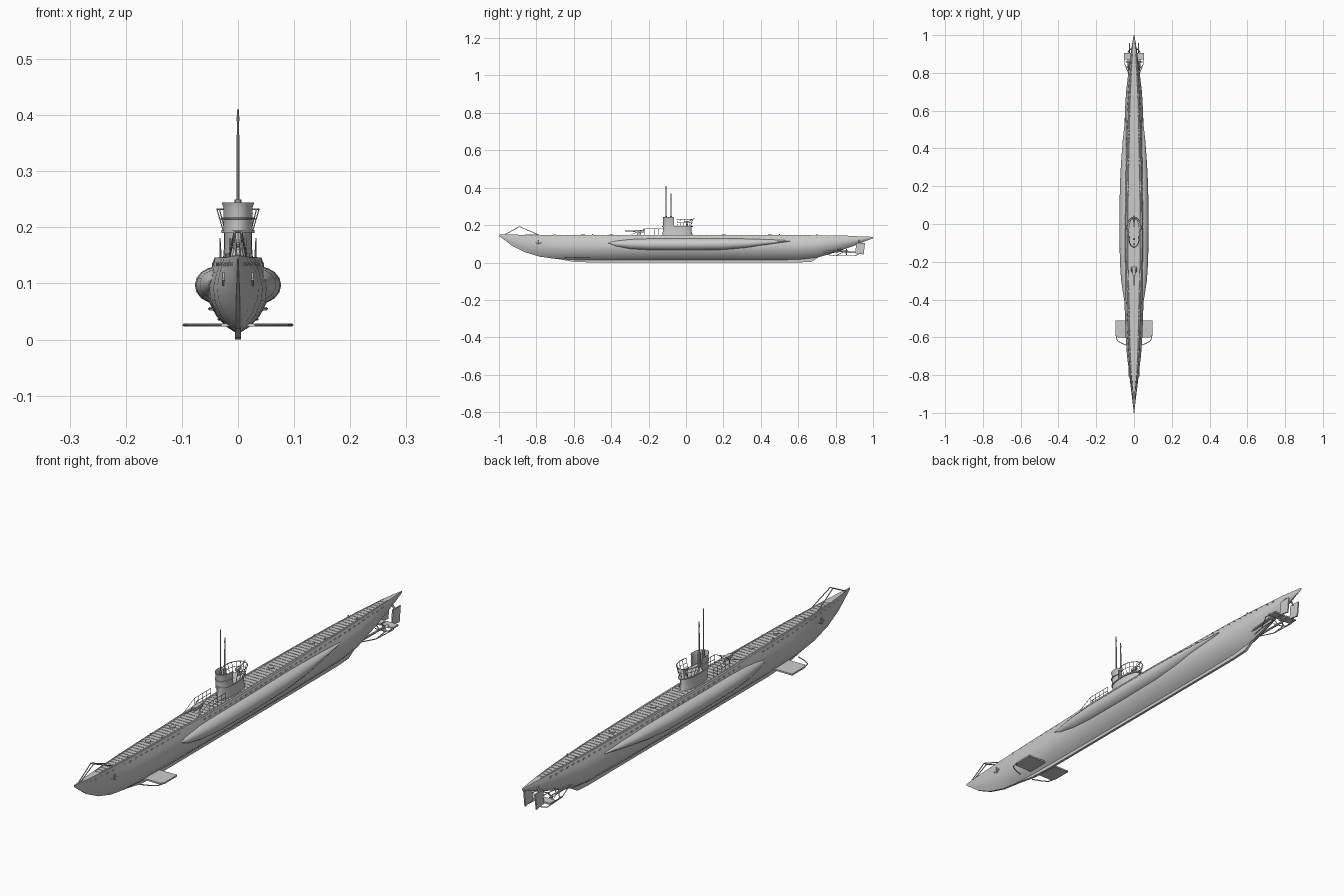
import bpy, bmesh, math
from mathutils import Vector

if "Cube" in bpy.data.objects:
    bpy.data.objects.remove(bpy.data.objects["Cube"])

def finish(name, bm, angle=30):
    bmesh.ops.recalc_face_normals(bm, faces=bm.faces)
    me = bpy.data.meshes.new(name)
    bm.to_mesh(me)
    bm.free()
    ob = bpy.data.objects.new(name, me)
    bpy.context.collection.objects.link(ob)
    if angle:
        bpy.ops.object.select_all(action='DESELECT')
        ob.select_set(True)
        bpy.context.view_layer.objects.active = ob
        bpy.ops.object.shade_smooth_by_angle(angle=math.radians(angle))
    return ob

def loft(bm, rings, caps=True, closed=True):
    vs = [[bm.verts.new(p) for p in r] for r in rings]
    n = len(vs[0])
    for a, b in zip(vs, vs[1:]):
        for i in range(n if closed else n - 1):
            j = (i + 1) % n
            bm.faces.new((a[i], a[j], b[j], b[i]))
    if caps:
        bm.faces.new(vs[0])
        bm.faces.new(vs[-1])

def box(bm, x0, x1, y0, y1, z0, z1):
    loft(bm, [[(x0, y0, z), (x1, y0, z), (x1, y1, z), (x0, y1, z)] for z in (z0, z1)])

def tube(bm, pts, r, r2=None, n=6):
    for a, b in zip(pts, pts[1:]):
        a, b = Vector(a), Vector(b)
        q = (b - a).to_track_quat('Z', 'Y')
        circ = [Vector((math.cos(i * math.tau / n), math.sin(i * math.tau / n), 0)) for i in range(n)]
        loft(bm, [[a + q @ (c * r) for c in circ], [b + q @ (c * (r2 or r)) for c in circ]])

def plate(bm, pts, axis, c, t):
    # flat outline extruded along x (0) or z (2)
    rings = [[(c + s, u, v) if axis == 0 else (u, v, c + s) for u, v in pts] for s in (-t, t)]
    loft(bm, rings)

def oval(yc, rx, ry, z, n=24):
    return [(rx * math.cos(i * math.tau / n), yc + ry * math.sin(i * math.tau / n), z) for i in range(n)]

# Hull stations: y, bottom, deck height, deck half width, greatest half width
ST = [(-1, .143, .15, .001, .0015), (-.93, .09, .149, .009, .009), (-.86, .055, .148, .015, .018),
      (-.78, .031, .147, .02, .027), (-.7, .02, .146, .025, .037), (-.6, .014, .146, .029, .044),
      (-.4, .012, .146, .034, .051), (-.2, .012, .146, .041, .054), (0, .012, .146, .042, .055),
      (.2, .012, .146, .039, .055), (.4, .012, .146, .034, .053), (.6, .015, .145, .029, .048),
      (.7, .026, .144, .025, .042), (.8, .055, .143, .019, .03), (.9, .09, .141, .012, .018),
      (.96, .114, .139, .006, .009), (1, .13, .137, .001, .0015)]
PROF = [1, .8, .6, .42, .22, .08, 0]

def station(y):
    for a, b in zip(ST, ST[1:]):
        if y <= b[0]:
            t = (y - a[0]) / (b[0] - a[0])
            return [p + (q - p) * t for p, q in zip(a, b)]

def half(s):
    _, zb, zd, wd, wm = s
    w = [wd, wd * .4 + wm * .6, wm, wm * .95, wm * .7, wm * .37, min(.004, wm * .3)]
    return [(x, zb + (zd - zb) * t) for x, t in zip(w, PROF)]

def side_x(y, z):
    h = half(station(y))
    for (xa, za), (xb, zb) in zip(h, h[1:]):
        if zb <= z <= za:
            return xa + (xb - xa) * (za - z) / (za - zb)
    return h[0][0]

bm = bmesh.new()
loft(bm, [[(x, s[0], z) for x, z in half(s)] + [(-x, s[0], z) for x, z in reversed(half(s))] for s in ST])
finish("hull", bm, 25)

# Keel bar
bm = bmesh.new()
plate(bm, [(-.78, .035), (-.6, .004), (-.5, 0), (.6, 0), (.67, .004), (.72, .035)], 0, 0, .005)
finish("keel", bm, 0)

# Saddle tanks: y, centre z, half height, outer x
TK = [(-.42, .105, .002, .049), (-.38, .1, .016, .056), (-.3, .098, .027, .068), (-.2, .097, .032, .075),
      (0, .097, .033, .077), (.2, .098, .032, .075), (.32, .102, .026, .069), (.44, .109, .015, .06),
      (.56, .116, .002, .047)]
for s, nm in ((1, "right"), (-1, "left")):
    bm = bmesh.new()
    loft(bm, [[(s * (.038 + (xo - .038) * math.cos(a)), y, zc + hz * math.sin(a))
               for a in [k * math.tau / 16 for k in range(16)]] for y, zc, hz, xo in TK])
    finish("saddle_tank_" + nm, bm, 35)

# Deck slats and stringers
bm = bmesh.new()
for i in range(88):
    y = -.86 + i * .02
    w = station(y)[3] * .8
    box(bm, -w, w, y, y + .007, .135, station(y)[2] + .0012)
for s in (-1, 1):
    for a, b in zip(ST[2:-3], ST[3:-2]):
        tube(bm, [(s * a[3] * .8, a[0], a[2]), (s * b[3] * .8, b[0], b[2])], .0015, n=4)
finish("deck_slats", bm, 0)

# Flood slots along the casing sides
bm = bmesh.new()
for i in range(58):
    y = -.92 + i * .031
    if -.42 < y < -.3:
        continue
    z = .134 if y < .8 else .131
    x = side_x(y, z)
    for s in (-1, 1):
        box(bm, s * x - .001, s * x + .001, y, y + .012, z - .003, z + .003)
finish("flood_slots", bm, 0)

# Conning tower base and gun platform
bm = bmesh.new()
loft(bm, [oval(-.045, .027, .083, .14), oval(-.047, .025, .077, .165), oval(-.047, .025, .076, .19)])
loft(bm, [oval(-.045, .029, .083, .19), oval(-.045, .029, .083, .195)])
finish("tower_base", bm)

# Open bridge wall with flared rim and spray band
def bridge(off, z):
    pts = []
    for i in range(19):
        a = math.radians(-205 + i * 230 / 18)
        pts.append(((.026 + off) * math.cos(a), -.082 + (.04 + off) * math.sin(a), z))
    return pts
bm = bmesh.new()
prof = [(0, .19), (0, .236), (.003, .244), (.001, .244), (-.003, .236), (-.003, .19)]
loft(bm, [[p for p in r] for r in zip(*[bridge(o, z) for o, z in prof])])
loft(bm, list(zip(*[bridge(o, z) for o, z in [(-.001, .214), (.003, .215), (.003, .217), (-.001, .218)]])))
finish("bridge_wall", bm)

# Periscopes and their housings
bm = bmesh.new()
for y, h in ((-.107, .41), (-.08, .37)):
    tube(bm, [(0, y, .19), (0, y, .25)], .006, n=10)
    tube(bm, [(0, y, .25), (0, y, h - .045)], .0025, n=8)
    tube(bm, [(0, y, h - .045), (0, y, h)], .0016, n=8)
    tube(bm, [(0, y, h - .02), (0, y, h - .012)], .0026, n=8)
finish("periscopes", bm)

# Flared railing round the aft platform
bm = bmesh.new()
def rail(f, z):
    return [((.025 + f) * math.cos(math.radians(a)), -.02 + (.045 + f) * math.sin(math.radians(a)), z)
            for a in range(-30, 211, 20)]
low, mid, top = rail(.002, .195), rail(.008, .215), rail(.013, .232)
tube(bm, mid, .001)
tube(bm, top, .0015)
for a, b in zip(low, top):
    tube(bm, [a, b], .001)
finish("platform_railing", bm)

# Anti-aircraft gun
bm = bmesh.new()
tube(bm, [(0, .005, .19), (0, .005, .215)], .007, .003, 8)
box(bm, -.005, .005, -.012, .014, .213, .222)
tube(bm, [(0, .01, .218), (0, .045, .236)], .0017)
finish("anti_aircraft_gun", bm)

# Deck gun
bm = bmesh.new()
tube(bm, [(0, -.25, .143), (0, -.25, .162)], .013, .007, 10)
box(bm, -.008, .008, -.272, -.225, .161, .173)
tube(bm, [(0, -.265, .168), (0, -.325, .168)], .004, .0022, 8)
tube(bm, [(-.016, -.25, .165), (.016, -.25, .165)], .003)
for s in (-1, 1):
    tube(bm, [(s * .014, -.25, .16), (s * .014, -.225, .18)], .002)
finish("deck_gun", bm)

# Deck handrails
bm = bmesh.new()
for s in (-1, 1):
    ys = [-.22, -.195, -.17, -.145, -.12]
    tube(bm, [(s * .032, y, .18) for y in ys], .001)
    tube(bm, [(s * .032, y, .163) for y in ys], .001)
    tube(bm, [(s * .032, -.22, .18), (s * .03, -.3, .146)], .001)
    for y in ys:
        tube(bm, [(s * .032, y, .144), (s * .032, y, .18)], .001)
finish("deck_handrails", bm)

# Bow guard frame, anchors, hatches and bollards
bm = bmesh.new()
for s in (-1, 1):
    tube(bm, [(s * .003, -.97, .149), (s * .006, -.89, .192), (s * .015, -.79, .149)], .002)
tube(bm, [(-.006, -.89, .192), (.006, -.89, .192)], .002)
finish("bow_guard", bm)
bm = bmesh.new()
for s in (-1, 1):
    x = s * (side_x(-.79, .11) + .001)
    tube(bm, [(x, -.79, .12), (x, -.79, .1)], .003)
    tube(bm, [(x, -.805, .108), (x, -.79, .098), (x, -.775, .108)], .003)
finish("anchors", bm)
bm = bmesh.new()
for y in (-.55, -.4, .2, .45):
    tube(bm, [(0, y, .14), (0, y, .15)], .011, n=12)
for y in (-.7, -.5, .5, .7):
    for s in (-1, 1):
        tube(bm, [(s * station(y)[3] * .75, y, .14), (s * station(y)[3] * .75, y, .153)], .0025, n=8)
finish("hatches_and_bollards", bm)

# Diving planes, guards, rudders, shafts and propellers on both sides
for s, nm in ((1, "right"), (-1, "left")):
    bm = bmesh.new()
    plate(bm, [(s * .015, -.6), (s * .088, -.6), (s * .097, -.585), (s * .097, -.51), (s * .015, -.51)], 2, .026, .003)
    finish("bow_plane_" + nm, bm, 0)
    bm = bmesh.new()
    tube(bm, [(s * .03, -.645, .026), (s * .065, -.632, .026), (s * .088, -.618, .026), (s * .097, -.585, .026)], .002)
    finish("bow_plane_guard_" + nm, bm)
    bm = bmesh.new()
    plate(bm, [(s * .003, .872), (s * .052, .872), (s * .052, .906), (s * .003, .906)], 2, .055, .003)
    finish("stern_plane_" + nm, bm, 0)
    bm = bmesh.new()
    plate(bm, [(.91, .105), (.905, .05), (.95, .043), (.957, .105)], 0, s * .024, .0025)
    tube(bm, [(s * .024, .925, .1), (s * .006, .925, .125)], .004)
    finish("rudder_" + nm, bm, 0)
    bm = bmesh.new()
    tube(bm, [(s * .018, .66, .055), (s * .026, .855, .06)], .004, n=8)
    tube(bm, [(s * .026, .83, .06), (s * .008, .82, .085)], .002)
    tube(bm, [(s * .026, .85, .06), (s * .026, .872, .06)], .006, .002, 8)
    for k in range(3):
        a = k * math.tau / 3 + .5
        c, d = Vector((s * .026, .858, .06)), Vector((math.cos(a), 0, math.sin(a)))
        e = Vector((-math.sin(a), .5, math.cos(a)))
        f = Vector((0, .0008, 0))
        loft(bm, [[c + g + d * r + e * w for r, w in ((.003, -.002), (.014, -.007), (.021, 0), (.014, .007), (.003, .002))]
                  for g in (-f, f)])
    finish("shaft_and_propeller_" + nm, bm)
    bm = bmesh.new()
    tube(bm, [(s * .01, .73, .045), (s * .03, .8, .036), (s * .035, .9, .036), (s * .024, .925, .045)], .0018)
    tube(bm, [(s * .02, .81, .07), (s * .045, .838, .055), (s * .052, .85, .055), (s * .052, .875, .055)], .0018)
    tube(bm, [(s * .03, .8, .036), (s * .045, .838, .055)], .0018)
    finish("stern_guard_" + nm, bm)
